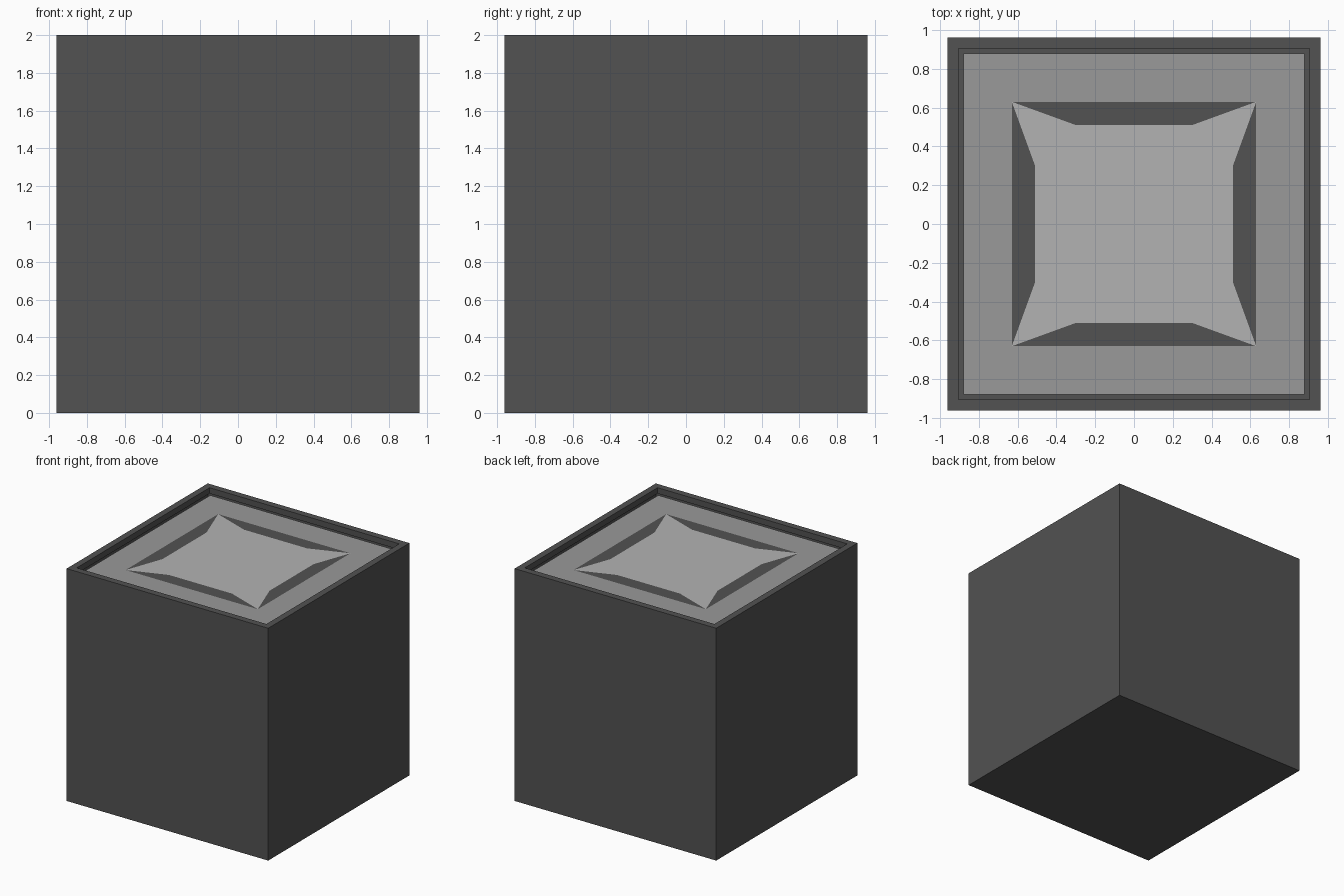
import bpy, bmesh
from mathutils import Matrix

if "Cube" in bpy.data.objects:
    bpy.data.objects.remove(bpy.data.objects["Cube"])

FLOOR = 1.95  # height of the recessed top panel


def material(name, value):
    mat = bpy.data.materials.new(name)
    mat.diffuse_color = (value, value, value, 1)
    mat.use_nodes = True
    mat.node_tree.nodes["Principled BSDF"].inputs["Base Color"].default_value = mat.diffuse_color
    return mat


dark = material("dark_grey", 0.085)
mid = material("mid_grey", 0.32)
light = material("light_grey", 0.45)


def make_object(name, bm, mat):
    mesh = bpy.data.meshes.new(name)
    bm.to_mesh(mesh)
    bm.free()
    mesh.materials.append(mat)
    obj = bpy.data.objects.new(name, mesh)
    bpy.context.collection.objects.link(obj)
    return obj


def quarter_turns(points):
    """Four copies of a list of flat points, turned about the z axis."""
    turns = [(1, 0), (0, 1), (-1, 0), (0, -1)]
    return [[(c * x - s * y, s * x + c * y, FLOOR) for x, y in points] for c, s in turns]


def flat_panel(name, polygons, mat):
    bm = bmesh.new()
    for poly in polygons:
        bm.faces.new([bm.verts.new(p) for p in poly])
    bmesh.ops.remove_doubles(bm, verts=bm.verts, dist=1e-4)
    return make_object(name, bm, mat)


# Cube body with a thin raised rim; the recess floor is filled by the panels
bm = bmesh.new()
bmesh.ops.create_cube(bm, size=1, matrix=Matrix.Translation((0, 0, 1)) @ Matrix.Diagonal((1.92, 1.92, 2, 1)))
top = max(bm.faces, key=lambda f: f.calc_center_median().z)
bmesh.ops.inset_region(bm, faces=[top], thickness=0.08)
wall = bmesh.ops.extrude_discrete_faces(bm, faces=[top])["faces"][0]
bmesh.ops.translate(bm, verts=wall.verts, vec=(0, 0, FLOOR - 2))
bmesh.ops.delete(bm, geom=[wall], context='FACES_ONLY')
make_object("body", bm, dark)

# Border frame around the recess floor
flat_panel("top_border", quarter_turns([(-0.88, -0.88), (0.88, -0.88), (0.63, -0.63), (-0.63, -0.63)]), mid)

# Four dark trapezoid inlays
flat_panel("inlay_strips", quarter_turns([(-0.63, -0.63), (0.63, -0.63), (0.3, -0.51), (-0.3, -0.51)]), dark)

# Light four-pointed centre panel
outline = sum(quarter_turns([(-0.63, -0.63), (-0.3, -0.51), (0.3, -0.51)]), [])
flat_panel("centre_panel", [outline], light)
